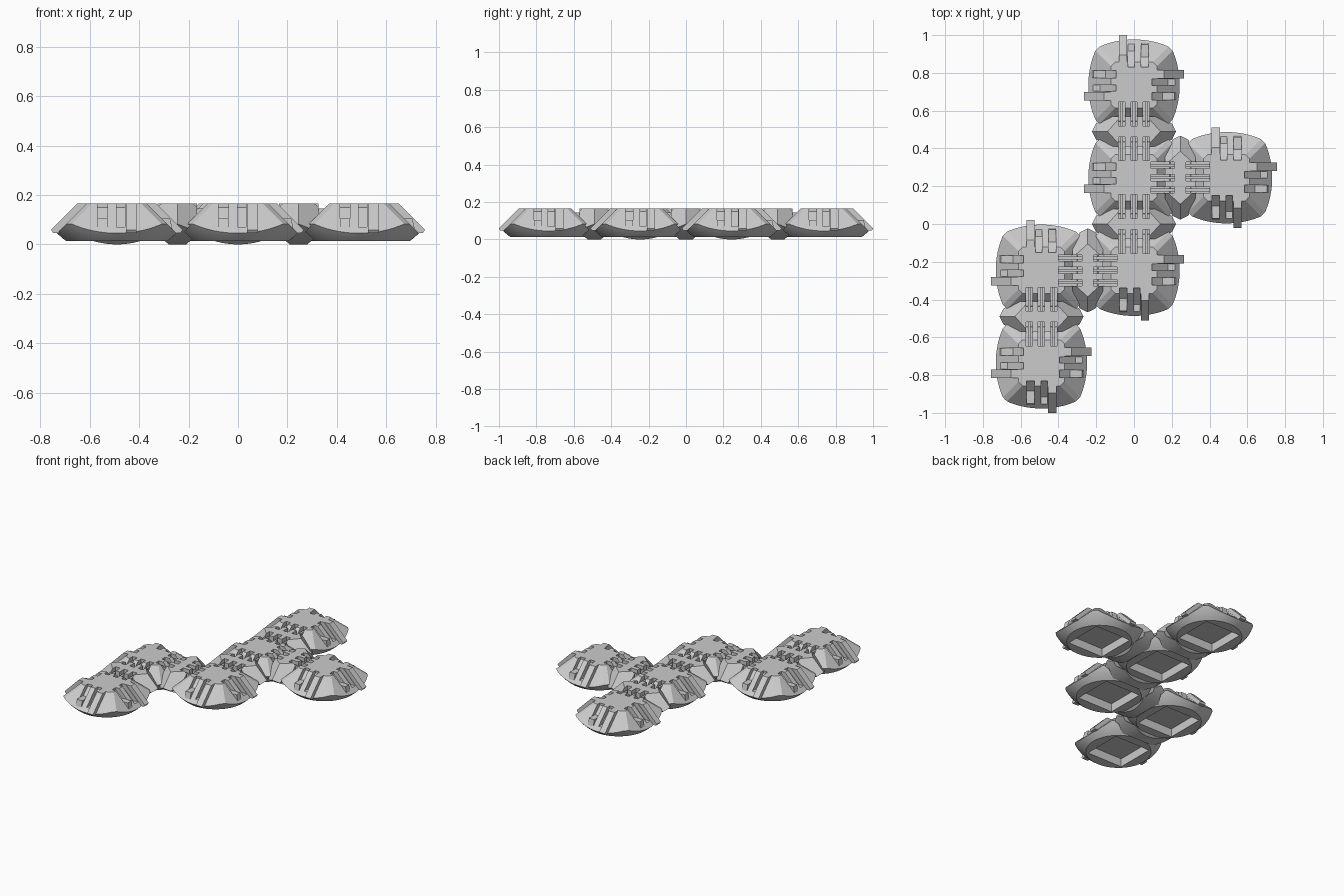
import bpy, bmesh, math
from mathutils import Matrix, Vector

if "Cube" in bpy.data.objects:
    bpy.data.objects.remove(bpy.data.objects["Cube"])

TOP, APEX, R, BASE = 0.165, 0.287, 0.342, 0.013
P = 0.245


def finish(name, bm):
    bmesh.ops.recalc_face_normals(bm, faces=bm.faces)
    me = bpy.data.meshes.new(name)
    bm.to_mesh(me)
    bm.free()
    ob = bpy.data.objects.new(name, me)
    bpy.context.collection.objects.link(ob)
    return ob


def loft(bm, low, high):
    a = [bm.verts.new(p) for p in low]
    b = [bm.verts.new(p) for p in high]
    n = len(a)
    bm.faces.new(a)
    bm.faces.new(b)
    for i in range(n):
        j = (i + 1) % n
        bm.faces.new((a[i], a[j], b[j], b[i]))


def bar(bm, profile, u, w, angle):
    """Profile in (outward, z), extruded sideways by w about u, turned by angle."""
    m = Matrix.Rotation(angle, 3, 'Z')
    loft(bm, [m @ Vector((d, u - w / 2, z)) for d, z in profile],
         [m @ Vector((d, u + w / 2, z)) for d, z in profile])


def cut(ob, tool, op):
    mod = ob.modifiers.new("cut", 'BOOLEAN')
    mod.object, mod.operation, mod.solver = tool, op, 'EXACT'
    bpy.context.view_layer.objects.active = ob
    bpy.ops.object.modifier_apply(modifier=mod.name)
    bpy.data.objects.remove(tool)


def smooth(ob):
    bpy.ops.object.select_all(action='DESELECT')
    ob.select_set(True)
    bpy.context.view_layer.objects.active = ob
    bpy.ops.object.shade_smooth_by_angle(angle=math.radians(25))


def rect(d0, d1, z0, z1):
    return [(d0, z0), (d1, z0), (d1, z1), (d0, z1)]


SLOT = [(.095, .19), (.095, .15), (.18, .07), (.27, .07), (.27, .19)]
LATCH = [(.10, TOP), (.16, TOP), (.266, .059), (.258, .047), (.235, .047), (.10, .14)]
CATCH = [(.15, .06), (.225, .06), (.215, .105), (.15, .105)]
PINS = (-.065, 0, .065)


def segment(name, x, y, hinged):
    # Square frustum with chamfered corners, rounded by a sphere
    def ring(z, c=.022):
        h = APEX - z
        return [(sx * a, sy * b, z) for sx, sy, flip in
                ((1, 1, 0), (-1, 1, 1), (-1, -1, 0), (1, -1, 1))
                for a, b in ([(h, h - c), (h - c, h)] if not flip else [(h - c, h), (h, h - c)])]
    bm = bmesh.new()
    loft(bm, ring(BASE), ring(TOP))
    ob = finish(name, bm)
    bm = bmesh.new()
    bmesh.ops.create_uvsphere(bm, u_segments=64, v_segments=40, radius=R,
                              matrix=Matrix.Translation((0, 0, APEX)))
    cut(ob, finish("ball", bm), 'INTERSECT')
    # Square recess underneath and slots along the edges
    bm = bmesh.new()
    bar(bm, rect(-.135, .135, -.1, .07), 0, .27, 0)
    for k in range(4):
        a = k * math.pi / 2
        if k in hinged:
            for u in PINS:
                bar(bm, rect(.09, .25, .098, .2), u, .034, a)
        else:
            bar(bm, SLOT, .015, .034, a)
            bar(bm, SLOT, -.058, .04, a)
    cut(ob, finish("slots", bm), 'DIFFERENCE')
    ob.location = (x, y, 0)
    smooth(ob)
    # Latch and catch on every free edge
    bm = bmesh.new()
    for k in range(4):
        if k not in hinged:
            bar(bm, LATCH, .058, .044, k * math.pi / 2)
            bar(bm, CATCH, -.058, .04, k * math.pi / 2)
    finish(name + "_clips", bm).location = (x, y, 0)


def hinge(name, x, y, angle):
    # Link body: waisted section, pointed sloping ends, arched underside
    half = [(.035, 0), (.062, .022), (.03, .05), (.08, .113), (.08, TOP)]
    bm = bmesh.new()
    bar(bm, half + [(-s, z) for s, z in reversed(half)], 0, .5, 0)
    ob = finish(name, bm)

    def ring(z):
        o = TOP - z
        return [(.1, .05 + o, z), (0, .14 + o, z), (-.1, .05 + o, z),
                (-.1, -.05 - o, z), (0, -.14 - o, z), (.1, -.05 - o, z)]
    bm = bmesh.new()
    loft(bm, ring(-.05), ring(.2))
    cut(ob, finish("ends", bm), 'INTERSECT')
    bm = bmesh.new()
    bmesh.ops.create_cone(bm, cap_ends=True, segments=96, radius1=.34, radius2=.34, depth=.4,
                          matrix=Matrix.Translation((0, 0, .34)) @ Matrix.Rotation(math.pi / 2, 4, 'Y'))
    cut(ob, finish("arch", bm), 'INTERSECT')
    bm = bmesh.new()
    for side in (0, math.pi):
        for u in PINS:
            bar(bm, rect(.03, .12, .095, .2), u, .034, side)
    cut(ob, finish("slots", bm), 'DIFFERENCE')
    smooth(ob)
    # Thin arms tying the link to the segments on both sides
    bm = bmesh.new()
    for side in (0, math.pi):
        for u in PINS:
            bar(bm, rect(.022, .165, .105, .145), u, .014, side)
    arms = finish(name + "_arms", bm)
    for o in (ob, arms):
        o.location = (x, y, 0)
        o.rotation_euler.z = angle


# Six segments; hinged sides: 0 = +x, 1 = +y, 2 = -x, 3 = -y
for i, (gx, gy, sides) in enumerate([(0, 3, (3,)), (0, 1, (0, 1, 3)), (2, 1, (2,)),
                                     (0, -1, (1, 2)), (-2, -1, (0, 3)), (-2, -3, (1,))]):
    segment(f"segment_{i + 1}", gx * P, gy * P, sides)

# Five links between neighbouring segments
for i, (gx, gy, turn) in enumerate([(0, 2, 1), (0, 0, 1), (-2, -2, 1), (1, 1, 0), (-1, -1, 0)]):
    hinge(f"hinge_{i + 1}", gx * P, gy * P, turn * math.pi / 2)
